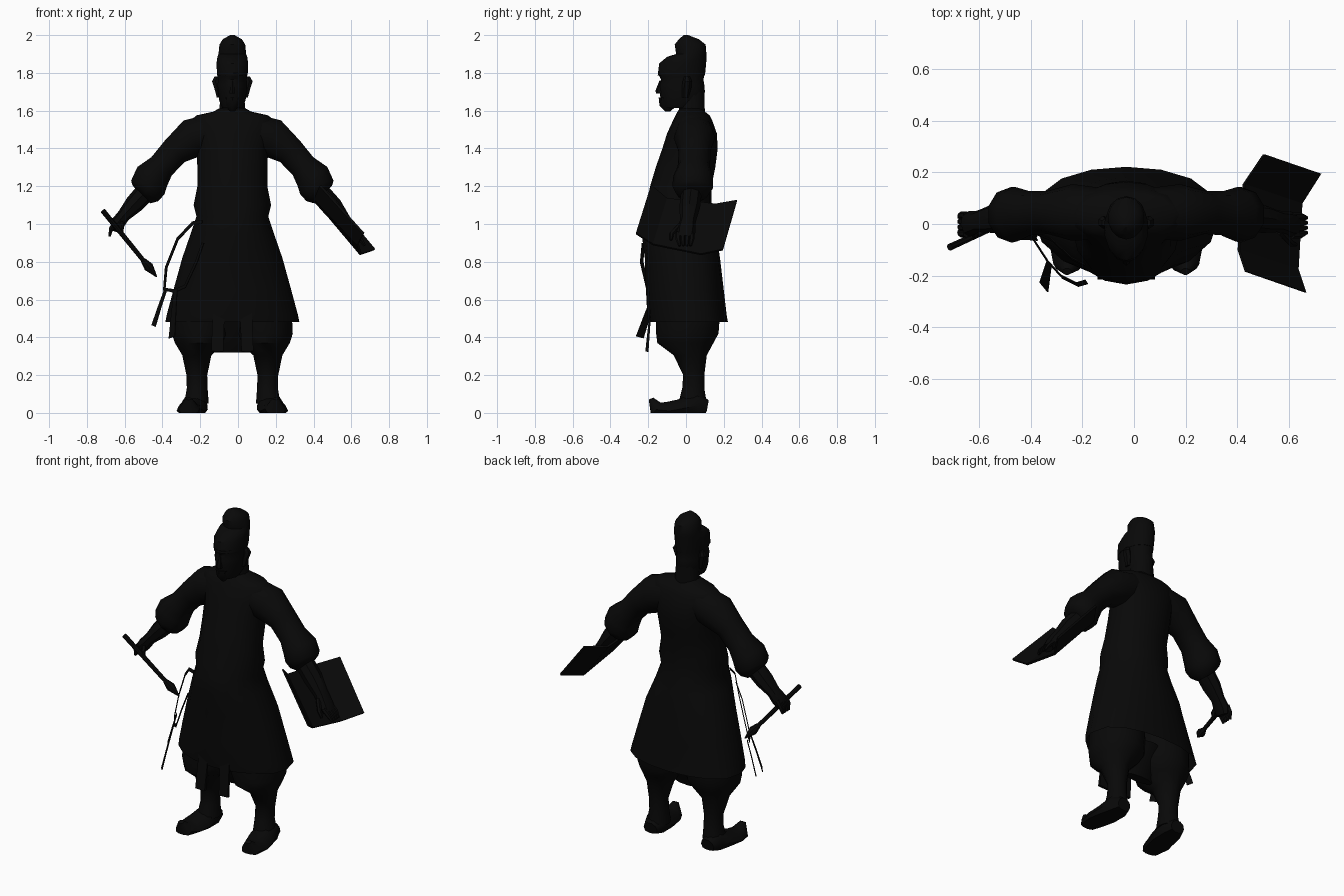
import bpy, bmesh, math
from mathutils import Vector

CX = -0.03  # body axis

black = bpy.data.materials.new("near_black")
black.diffuse_color = (0.0025, 0.0025, 0.0025, 1)


def finish(name, bm, angle=40):
    bmesh.ops.recalc_face_normals(bm, faces=bm.faces)
    me = bpy.data.meshes.new(name)
    bm.to_mesh(me)
    bm.free()
    me.materials.append(black)
    ob = bpy.data.objects.new(name, me)
    bpy.context.collection.objects.link(ob)
    bpy.ops.object.select_all(action='DESELECT')
    ob.select_set(True)
    bpy.context.view_layer.objects.active = ob
    bpy.ops.object.shade_smooth_by_angle(angle=math.radians(angle))
    return ob


def skin(name, rings, cap_start=True, cap_end=True, angle=40):
    """Join rings of points into a tube."""
    bm = bmesh.new()
    vs = [[bm.verts.new((p[0], p[1], max(p[2], 0))) for p in r] for r in rings]
    n = len(vs[0])
    for a, b in zip(vs, vs[1:]):
        for i in range(n):
            j = (i + 1) % n
            bm.faces.new((a[i], a[j], b[j], b[i]))
    if cap_start:
        bm.faces.new(vs[0])
    if cap_end:
        bm.faces.new(vs[-1])
    return finish(name, bm, angle)


def column(name, secs, n=14, **kw):
    """Level sections: centre x, z, half width, front y, back y, optional back fullness."""
    rings = []
    for x, z, rx, yf, yb, *full in secs:
        ring = []
        for i in range(n):
            t = 2 * math.pi * i / n
            c = -math.cos(t)
            if c > 1e-6 and full:
                c = c ** full[0]
            ring.append((x + rx * math.sin(t), (yf + yb) / 2 + (yb - yf) / 2 * c, z))
        rings.append(ring)
    return skin(name, rings, **kw)


def tube(name, pts, n=8, ref=(0, 1, 0), angle=40):
    """Sections across a path: x, y, z, half size along ref, half size across."""
    ps = [Vector(p[:3]) for p in pts]
    rings = []
    for k, p in enumerate(ps):
        t = (ps[min(k + 1, len(ps) - 1)] - ps[max(k - 1, 0)]).normalized()
        u = Vector(ref)
        u = (u - t * u.dot(t)).normalized()
        v = t.cross(u)
        a, b = pts[k][3], pts[k][4]
        off = math.pi / 4 if n == 4 else 0
        rings.append([p + u * a * math.cos(w) + v * b * math.sin(w)
                      for w in (2 * math.pi * i / n + off for i in range(n))])
    return skin(name, rings, angle=angle)


# Robe with flared skirt, belted waist and sloping shoulders
column("robe", [(CX, z, rx, yf, yb, 0.7 if z < 0.9 else 0.9) for z, rx, yf, yb in [
    (0.48, 0.355, -0.2, 0.222), (0.52, 0.347, -0.205, 0.215), (0.65, 0.312, -0.212, 0.2),
    (0.82, 0.265, -0.218, 0.18), (0.95, 0.22, -0.235, 0.16), (1.04, 0.19, -0.23, 0.14),
    (1.1, 0.205, -0.21, 0.135), (1.2, 0.185, -0.19, 0.135), (1.3, 0.185, -0.16, 0.155),
    (1.4, 0.19, -0.125, 0.168), (1.48, 0.21, -0.1, 0.163), (1.545, 0.225, -0.07, 0.14),
    (1.575, 0.19, -0.055, 0.125), (1.595, 0.10, -0.045, 0.1), (1.615, 0.065, -0.03, 0.09)]],
    n=16, cap_start=False)

# Sagging trouser seat between the legs
column("trouser_seat", [(CX, 0.32, 0.098, -0.03, 0.03), (CX, 0.38, 0.12, -0.07, 0.06),
                        (CX, 0.5, 0.16, -0.12, 0.13)], n=10)

# Head, neck and peaked cap
column("neck", [(CX, 1.56, 0.075, -0.03, 0.1), (CX, 1.70, 0.062, -0.05, 0.098)])
column("head", [(CX, z, rx, yf, yb) for z, rx, yf, yb in [
    (1.615, 0.055, -0.12, 0.03), (1.655, 0.072, -0.135, 0.088), (1.7, 0.077, -0.138, 0.1),
    (1.735, 0.08, -0.142, 0.097), (1.765, 0.078, -0.132, 0.092), (1.8, 0.083, -0.15, 0.1)]])
column("cap", [(CX, z, rx, yf, yb) for z, rx, yf, yb in [
    (1.785, 0.083, -0.15, 0.1), (1.85, 0.086, -0.142, 0.107), (1.885, 0.081, -0.1, 0.108),
    (1.9, 0.075, -0.052, 0.108), (1.95, 0.07, -0.06, 0.104), (1.978, 0.052, -0.038, 0.068),
    (2.0, 0.012, -0.012, 0.012)]])
column("nose", [(CX, 1.69, 0.018, -0.157, -0.12), (CX, 1.705, 0.016, -0.162, -0.12),
                (CX, 1.76, 0.008, -0.14, -0.12)], n=6)
column("beard", [(CX, 1.595, 0.012, -0.11, -0.085), (CX, 1.625, 0.035, -0.14, -0.05),
                 (CX, 1.67, 0.045, -0.145, -0.05)], n=8)

for s, side in ((1, "left"), (-1, "right")):
    def X(x):
        return CX + s * x

    # Ear
    column(side + "_ear", [(X(0.072), 1.67, 0.012, -0.02, 0.015), (X(0.08), 1.72, 0.018, -0.022, 0.028),
                           (X(0.09), 1.755, 0.02, -0.018, 0.032), (X(0.082), 1.78, 0.014, -0.01, 0.02)], n=6)
    # Sleeve with puffed end
    tube(side + "_sleeve", [(X(x), y, z, a, b) for x, y, z, a, b in [
        (0.1, 0.04, 1.49, 0.1, 0.1), (0.21, 0.045, 1.455, 0.11, 0.11),
        (0.305, 0.045, 1.385, 0.084, 0.081), (0.375, 0.042, 1.305, 0.086, 0.076),
        (0.425, 0.038, 1.25, 0.105, 0.098), (0.447, 0.035, 1.195, 0.108, 0.1),
        (0.46, 0.033, 1.165, 0.09, 0.085), (0.475, 0.032, 1.15, 0.062, 0.06)]], n=10)
    # Baggy trousers and lower leg
    column(side + "_trouser_leg", [(X(x), z, r, yf, yb) for x, z, r, yf, yb in [
        (0.15, 0.7, 0.13, -0.14, 0.13), (0.16, 0.52, 0.155, -0.16, 0.18),
        (0.165, 0.42, 0.155, -0.158, 0.172), (0.172, 0.37, 0.132, -0.152, 0.145),
        (0.188, 0.305, 0.077, -0.065, 0.11), (0.188, 0.2, 0.055, -0.015, 0.097),
        (0.186, 0.13, 0.055, -0.02, 0.097), (0.19, 0.05, 0.065, -0.04, 0.11)]], n=12)
    # Sash end hanging in front
    tube(side + "_sash_end", [(X(0.07), -0.18, 0.6, 0.045, 0.008), (X(0.075), -0.195, 0.46, 0.045, 0.008),
                              (X(0.08), -0.207, 0.325, 0.045, 0.012)], n=4, ref=(1, 0, 0))
    # Boot with upturned toe
    tube(side + "_boot", [(X(x), y, z, a, b) for x, y, z, a, b in [
        (0.195, 0.112, 0.03, 0.045, 0.04), (0.197, 0.06, 0.04, 0.066, 0.075),
        (0.207, -0.03, 0.02, 0.078, 0.055), (0.222, -0.1, 0.01, 0.075, 0.05),
        (0.228, -0.16, 0.02, 0.055, 0.045), (0.23, -0.185, 0.075, 0.018, 0.014)]],
        n=10, ref=(1, 0, 0))

# Right forearm and hand gripping the brush
tube("right_forearm", [(-0.48, 0.03, 1.18, 0.055, 0.055), (-0.55, 0.02, 1.105, 0.055, 0.05),
                       (-0.605, 0.01, 1.045, 0.042, 0.035), (-0.64, 0.0, 1.0, 0.05, 0.038),
                       (-0.652, -0.005, 0.965, 0.04, 0.022)])
for i in range(4):
    y = -0.038 + 0.024 * i
    tube("right_finger", [(-0.65, y, 1.01, 0.015, 0.016), (-0.672, y, 0.975, 0.014, 0.013),
                          (-0.68, y * 0.8, 0.935, 0.008, 0.007)], n=6)
tube("right_thumb", [(-0.625, -0.02, 1.02, 0.015, 0.015), (-0.615, -0.045, 0.98, 0.013, 0.013),
                     (-0.617, -0.04, 0.945, 0.008, 0.008)], n=6)

# Brush: straight handle with swollen pointed tip
A, B = Vector((-0.715, -0.09, 1.07)), Vector((-0.43, 0.04, 0.72))
tube("brush", [(*A.lerp(B, t), r, r) for t, r in
               [(0, 0.014), (0.74, 0.012), (0.76, 0.016), (0.85, 0.026), (1, 0.003)]], n=8)

# Left forearm and hand resting in the open book
tube("left_forearm", [(0.42, 0.03, 1.18, 0.055, 0.055), (0.5, 0.02, 1.09, 0.055, 0.055),
                      (0.56, 0.01, 1.015, 0.042, 0.04), (0.602, 0.0, 0.96, 0.05, 0.036),
                      (0.628, -0.005, 0.925, 0.045, 0.026)])
for i in range(4):
    y = -0.042 + 0.024 * i
    tube("left_finger", [(0.615, y, 0.95, 0.015, 0.015), (0.648, y, 0.92, 0.014, 0.013),
                         (0.67, y * 0.8, 0.885, 0.008, 0.008)], n=6)
tube("left_thumb", [(0.57, -0.03, 0.995, 0.015, 0.015), (0.61, -0.075, 0.95, 0.013, 0.013),
                    (0.63, -0.08, 0.915, 0.007, 0.007)], n=6)

# Open book: broad back panel with a leaf raised on each side
near = [(0.43, -0.185, 1.2), (0.402, -0.1, 1.13), (0.422, 0.155, 1.1), (0.5, 0.27, 1.12)]
far = [(0.66, -0.265, 0.945), (0.63, -0.175, 0.887), (0.645, 0.08, 0.835), (0.718, 0.195, 0.86)]
thick = Vector((0.009, 0, 0.008))
skin("open_book", [[Vector(p) + thick for p in row] + [Vector(p) for p in reversed(row)]
                   for row in (near, far)], angle=20)

# Flat looped cord at the hip, lying in one slanted plane, with two ribbon ends
plane = (-0.78, -0.585, 0.21)
cord = [(-0.19, -0.16, 1.01), (-0.24, -0.135, 1.005), (-0.32, -0.06, 0.92), (-0.38, -0.035, 0.77),
        (-0.39, -0.06, 0.655), (-0.335, -0.145, 0.645), (-0.28, -0.205, 0.67),
        (-0.22, -0.235, 0.8), (-0.185, -0.225, 0.9)]
tube("hip_cord", [(*p, 0.003, 0.014) for p in cord], n=4, ref=plane)
tube("side_ribbon", [(-0.38, -0.055, 0.66, 0.003, 0.016), (-0.415, -0.05, 0.56, 0.003, 0.02),
                     (-0.447, -0.045, 0.46, 0.003, 0.026)], n=4, ref=plane)
tube("front_ribbon", [(-0.33, -0.155, 0.65, 0.003, 0.02), (-0.34, -0.2, 0.53, 0.003, 0.028),
                      (-0.35, -0.245, 0.4, 0.003, 0.036)], n=4, ref=plane)
